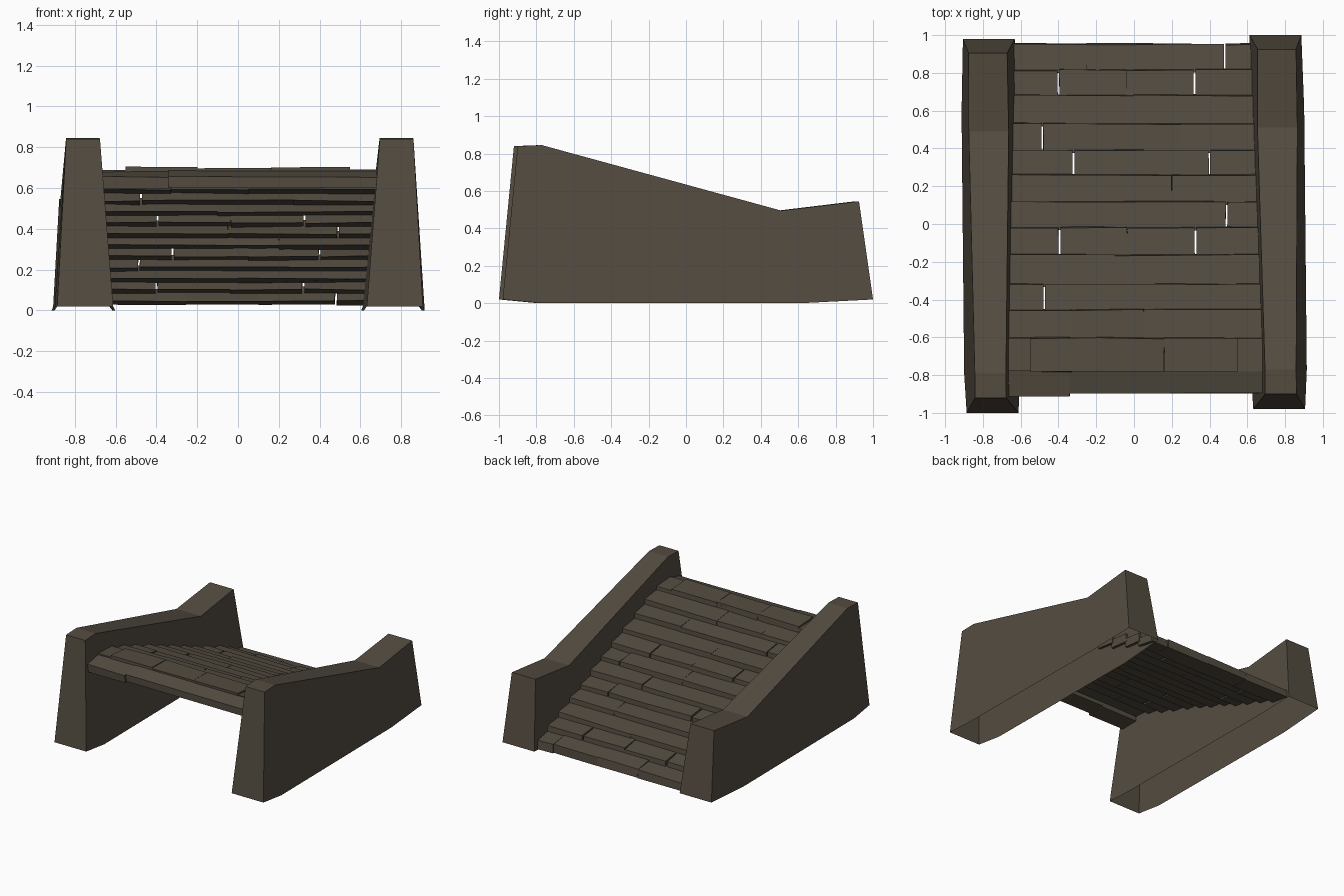
import bpy, bmesh, random

if "Cube" in bpy.data.objects:
    bpy.data.objects.remove(bpy.data.objects["Cube"])

random.seed(4)
stone = bpy.data.materials.new("brown stone")
stone.diffuse_color = (0.088, 0.072, 0.052, 1)
stone.use_nodes = True
stone.node_tree.nodes["Principled BSDF"].inputs["Base Color"].default_value = stone.diffuse_color


def finish(bm, name):
    bmesh.ops.recalc_face_normals(bm, faces=bm.faces[:])
    me = bpy.data.meshes.new(name)
    bm.to_mesh(me)
    bm.free()
    me.materials.append(stone)
    ob = bpy.data.objects.new(name, me)
    bpy.context.collection.objects.link(ob)
    return ob


# Side walls: tapering upwards, hollow underneath
PROFILE = [(-0.78, 0.0), (-0.99, 0.02), (-0.91, 0.84), (-0.78, 0.845),
           (0.5, 0.495), (0.915, 0.545), (0.99, 0.02), (0.6, 0.0)]


def wall(name, side):
    bm = bmesh.new()
    rings = []
    for lower, slope in ((0.62, 0.078), (0.897, -0.055)):
        rings.append([bm.verts.new((side * (lower + slope * z + (0.01 if z == 0 else 0) * (1 if lower > 0.8 else -1))
                                    - 0.01 * y, y + 0.01 * side, z))
                      for y, z in PROFILE])
    inner, outer = rings
    bm.faces.new(inner)
    bm.faces.new(outer[::-1])
    for i in range(len(PROFILE) - 1):
        if i in (0, 6):          # underside stays open
            continue
        bm.faces.new((inner[i], outer[i], outer[i + 1], inner[i + 1]))
    finish(bm, name)


wall("left_wall", -1)
wall("right_wall", 1)


# One slightly irregular slab; tilt lowers its back edge, drop its top front
def slab(bm, x0, x1, y0, y1, z0, z1, tilt=0.0, drop=0.0, jitter=0.004):
    r = lambda: random.uniform(-jitter, jitter)
    for p in bmesh.ops.create_cube(bm, size=1)["verts"]:
        sx, sy, sz = p.co.x > 0, p.co.y > 0, p.co.z > 0
        z = z1 if sz else z0
        z += -tilt / 2 if sy else tilt / 2
        if sz and not sy:
            z -= drop
        y = y1 + (0 if sz else 0.006) if sy else y0
        p.co = ((x1 if sx else x0) + r() / 2, y + r(), z + r())


# Stepped courses: back edge of each row and its joints (x, gap)
EDGES = [-0.77, -0.605, -0.455, -0.32, -0.165, -0.02, 0.115, 0.26,
         0.39, 0.53, 0.68, 0.815, 0.95]
G, N = 0.01, 0.0
JOINTS = [
    [(-0.2, N), (0.16, N)],
    [(-0.33, N), (0.05, N)],
    [(-0.475, G), (0.27, N)],
    [(-0.1, N)],
    [(-0.395, G), (-0.035, N), (0.325, G)],
    [(-0.05, N), (0.49, G)],
    [(0.2, N)],
    [(-0.32, G), (0.05, N), (0.4, G)],
    [(-0.485, G), (0.25, N)],
    [(0.0, N)],
    [(-0.4, G), (-0.04, N), (0.32, G)],
    [(-0.25, N), (0.1, N), (0.48, G)],
]
for k, joints in enumerate(JOINTS):
    bm = bmesh.new()
    y0, y1 = EDGES[k], EDGES[k + 1]
    z0 = 0.037 + 0.0545 * (11 - k)
    half = 0.635 + 0.078 * z0 if k else 0.55
    cuts = [(-half, 0)] + joints + [(half, 0)]
    for (a, ga), (b, gb) in zip(cuts, cuts[1:]):
        slab(bm, a + ga / 2, b - gb / 2, y0 - 0.012, y1, z0,
             z0 + 0.064 + random.uniform(-0.004, 0.004),
             0.02 if k else 0.005)
    if k == 0:                   # thinner bed under the top bricks
        slab(bm, -0.68, 0.68, y0 - 0.01, y1, z0 - 0.005, 0.685,
             0.01, jitter=0.001)
    finish(bm, f"step_row_{k + 1}")

# Front lip sloping down at the high end
bm = bmesh.new()
slab(bm, -0.68, -0.34, -0.91, -0.765, 0.595, 0.683, 0, 0.03)
slab(bm, -0.34, 0.68, -0.895, -0.765, 0.6, 0.685, 0, 0.03)
finish(bm, "front_lip")
